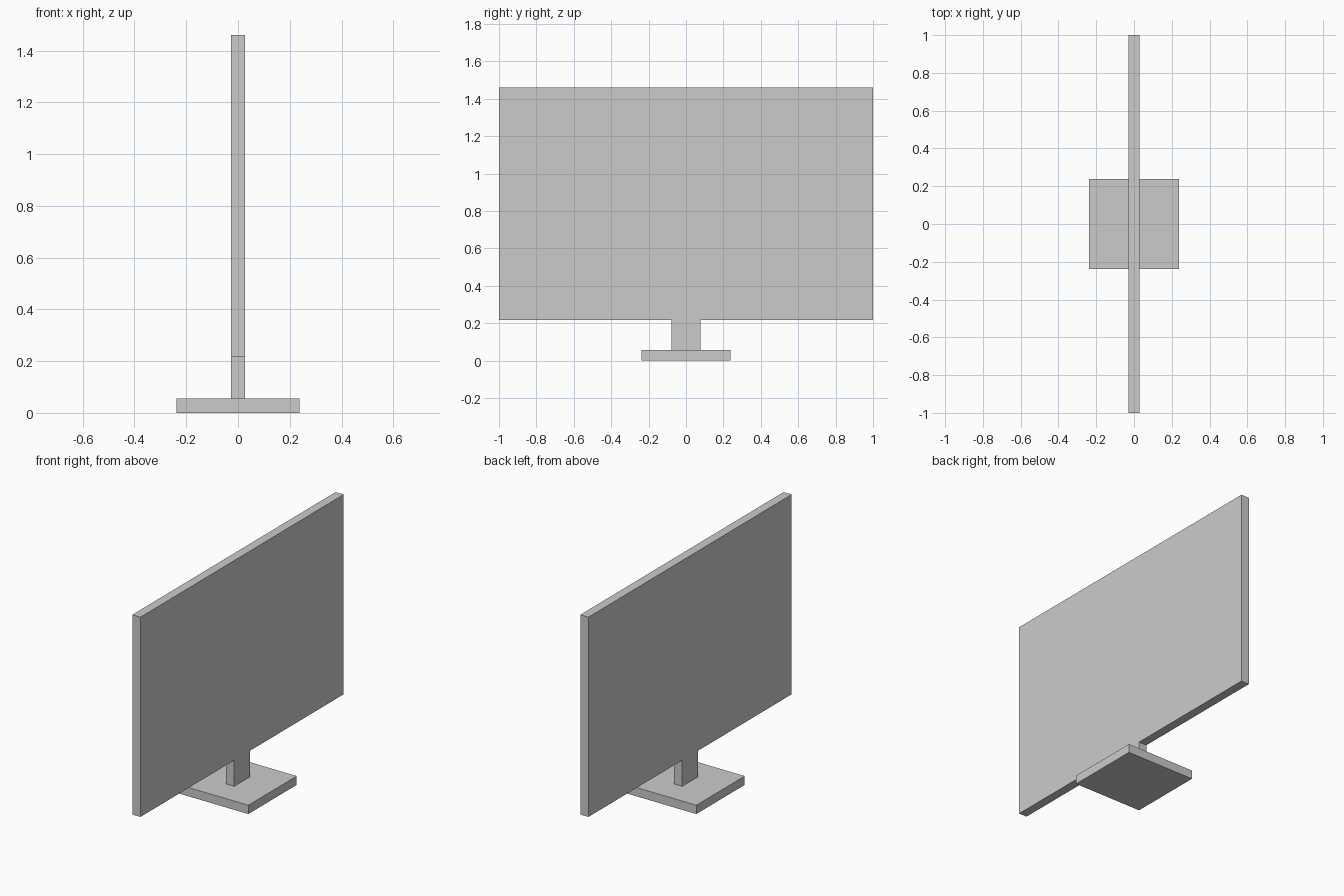
import bpy, bmesh

if "Cube" in bpy.data.objects:
    bpy.data.objects.remove(bpy.data.objects["Cube"])


def extrude_profile(name, half_profile, half_depth):
    """Mirror a (y, z) half outline across y = 0 and extrude it along x."""
    outline = half_profile + [(-y, z) for y, z in reversed(half_profile)]
    bm = bmesh.new()
    face = bm.faces.new([bm.verts.new((-half_depth, y, z)) for y, z in outline])
    moved = bmesh.ops.extrude_face_region(bm, geom=[face], use_keep_orig=True)["geom"]
    verts = [g for g in moved if isinstance(g, bmesh.types.BMVert)]
    bmesh.ops.translate(bm, verts=verts, vec=(2 * half_depth, 0, 0))
    bmesh.ops.recalc_face_normals(bm, faces=bm.faces)
    mesh = bpy.data.meshes.new(name)
    bm.to_mesh(mesh)
    bm.free()
    obj = bpy.data.objects.new(name, mesh)
    bpy.context.collection.objects.link(obj)
    return obj


BASE_TOP, SCREEN_BOTTOM, SCREEN_TOP = 0.055, 0.217, 1.461

# Square foot plate
extrude_profile("base", [(0.238, 0), (0.238, BASE_TOP)], 0.238)

# Wide flat screen with its neck flush on both sides
extrude_profile("screen_and_neck",
                [(0.078, BASE_TOP), (0.078, SCREEN_BOTTOM),
                 (1.0, SCREEN_BOTTOM), (1.0, SCREEN_TOP)], 0.028)
